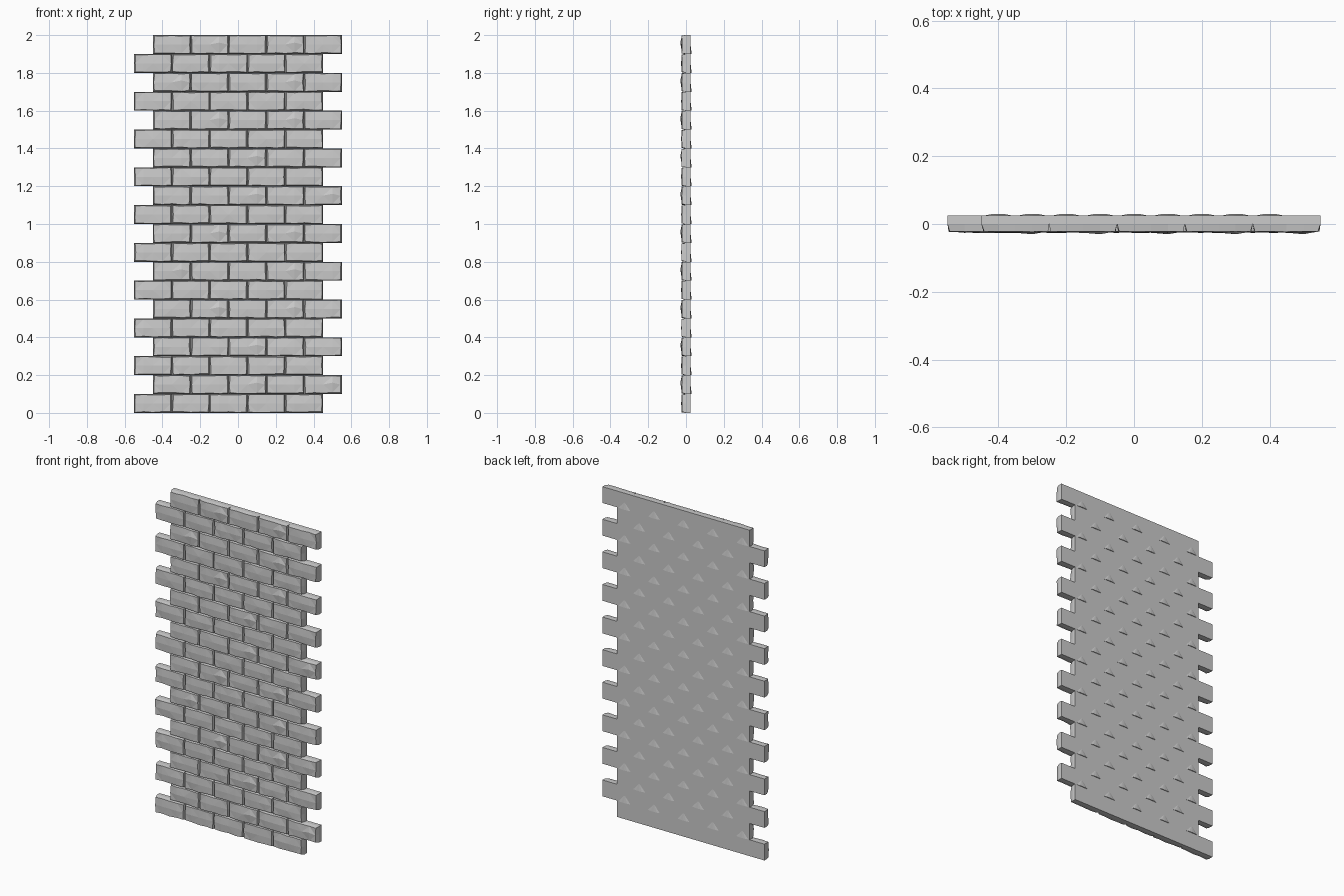
import bpy, bmesh, random

if "Cube" in bpy.data.objects:
    bpy.data.objects.remove(bpy.data.objects["Cube"])

random.seed(4)
COURSES, BRICKS, W, H = 20, 5, 0.2, 0.1
BACK, SHOULDER, FACE = 0.025, 0.0, -0.022
# bricks with a proud chipped corner, pattern repeating every ten courses
CHIPS = {9: (1, 3), 7: (0, 3), 5: (1, 3), 3: (2,), 1: (2, 4)}


def add_brick(bm, cx, z0, chipped):
    nx, nz = 4, 2
    front, mid, back = {}, {}, {}
    for i in range(nx + 1):
        for j in range(nz + 1):
            u, v = i / nx, j / nz
            x, z = cx + (u - 0.5) * W, z0 + v * H
            edge = i in (0, nx) or j in (0, nz)
            # rough front face, slightly inset from the joint
            fx, fz = x, z
            if i in (0, nx):
                fx += (1 if i == 0 else -1) * random.uniform(0.003, 0.009)
            if j == 0:
                fz += random.uniform(0.002, 0.008)
            elif j == nz:
                fz -= random.uniform(0.002, 0.006)
            fy = FACE + random.uniform(-0.001, 0.001) - (0 if edge else 0.003)
            if chipped and i == 3 and j == 1:
                fy = -0.03
                fz += 0.01
            front[i, j] = bm.verts.new((fx, fy, fz))
            if edge:
                mid[i, j] = bm.verts.new((x, SHOULDER, z))
                back[i, j] = bm.verts.new((x, BACK, z))
    # triangulated front
    for i in range(nx):
        for j in range(nz):
            a, b, c, d = front[i, j], front[i + 1, j], front[i + 1, j + 1], front[i, j + 1]
            if (i + j) % 2:
                bm.faces.new((a, b, c)); bm.faces.new((a, c, d))
            else:
                bm.faces.new((a, b, d)); bm.faces.new((b, c, d))
    # sloped joint edges, sides and flat back
    ring = ([(i, 0) for i in range(nx)] + [(nx, j) for j in range(nz)]
            + [(i, nz) for i in range(nx, 0, -1)] + [(0, j) for j in range(nz, 0, -1)])
    for p, q in zip(ring, ring[1:] + ring[:1]):
        bm.faces.new((front[p], mid[p], mid[q], front[q]))
        bm.faces.new((mid[p], back[p], back[q], mid[q]))
    bm.faces.new([back[p] for p in ring])


def finish(bm, name):
    bmesh.ops.recalc_face_normals(bm, faces=bm.faces[:])
    mesh = bpy.data.meshes.new(name)
    bm.to_mesh(mesh)
    bm.free()
    bpy.context.collection.objects.link(bpy.data.objects.new(name, mesh))


# staggered brick courses
for r in range(COURSES):
    bm = bmesh.new()
    start = -0.45 + 0.1 * (r % 2)
    for i in range(BRICKS):
        add_brick(bm, start + i * W, r * H, r % 2 and i in CHIPS[r % 10])
    finish(bm, f"brick_course_{r + 1:02d}")

# shallow lips bulging from the back along the course joints
bm = bmesh.new()
for r in range(1, COURSES):
    xs = [-0.4 + 0.2 * i for i in range(5)] if r % 2 else [-0.3 + 0.2 * i for i in range(4)]
    for cx in xs:
        lip = [bm.verts.new((cx + dx, BACK + dy, r * H)) for dx, dy in
               ((-0.045, -0.001), (-0.02, 0.004), (0, 0.005), (0.02, 0.004), (0.045, -0.001))]
        tip = bm.verts.new((cx, BACK - 0.001, r * H + 0.05))
        bm.faces.new(lip)
        for a, b in zip(lip, lip[1:] + lip[:1]):
            bm.faces.new((a, b, tip))
finish(bm, "back_joint_lips")
